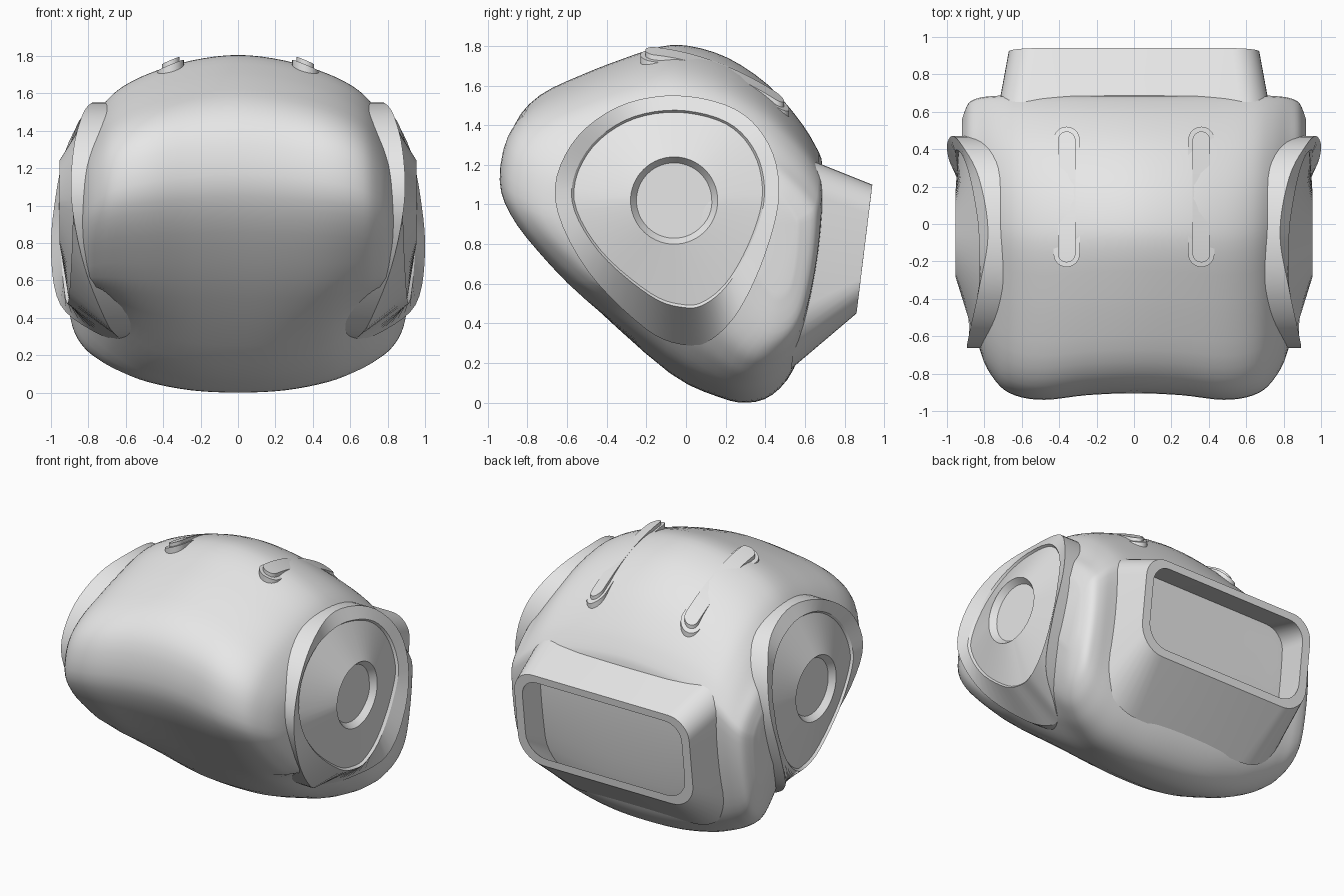
import bpy, bmesh, math
from mathutils import Vector

if "Cube" in bpy.data.objects:
    bpy.data.objects.remove(bpy.data.objects["Cube"], do_unlink=True)

grey = bpy.data.materials.new("plain_grey")
grey.use_nodes = True
grey.diffuse_color = (0.8, 0.8, 0.8, 1)
grey.node_tree.nodes["Principled BSDF"].inputs["Base Color"].default_value = (0.8, 0.8, 0.8, 1)


def smooth(points, n, closed):
    """Resample points with a Catmull-Rom spline, n steps per span."""
    pts = [Vector(p) for p in points]
    count = len(pts)
    out = []
    for i in range(count if closed else count - 1):
        ids = range(i - 1, i + 3)
        a, b, c, d = (pts[k % count] if closed else pts[min(max(k, 0), count - 1)] for k in ids)
        for s in range(n):
            t = s / n
            out.append(b + (c - a) * (t / 2) + (a * 2 - b * 5 + c * 4 - d) * (t * t / 2)
                       + (b * 3 - a - c * 3 + d) * (t ** 3 / 2))
    return out if closed else out + [pts[-1]]


def loft(name, rings, angle):
    """Bridge closed rings in order and cap both ends."""
    bm = bmesh.new()
    loops = [[bm.verts.new(p) for p in ring] for ring in rings]
    for lo, hi in zip(loops, loops[1:]):
        for i in range(len(lo)):
            j = (i + 1) % len(lo)
            bm.faces.new((lo[i], lo[j], hi[j], hi[i]))
    bm.faces.new(loops[0][::-1])
    bm.faces.new(loops[-1])
    bmesh.ops.recalc_face_normals(bm, faces=bm.faces)
    mesh = bpy.data.meshes.new(name)
    bm.to_mesh(mesh)
    bm.free()
    mesh.materials.append(grey)
    obj = bpy.data.objects.new(name, mesh)
    bpy.context.collection.objects.link(obj)
    bpy.ops.object.select_all(action="DESELECT")
    obj.select_set(True)
    bpy.context.view_layer.objects.active = obj
    bpy.ops.object.shade_smooth_by_angle(angle=math.radians(angle))
    return obj


# Body: side profile (y, z) fitted to a changing box across the width
profile = smooth([(-.94, 1.17), (-.9, 1.4), (-.77, 1.55), (-.55, 1.655), (-.34, 1.735),
                  (-.15, 1.795), (0, 1.8), (.2, 1.74), (.4, 1.61), (.55, 1.45), (.65, 1.3),
                  (.69, 1.17), (.67, .8), (.61, .4), (.54, .17), (.43, .04), (.3, 0),
                  (.15, .03), (-.1, .15), (-.5, .5), (-.75, .78), (-.89, .99)], 3, True)
# x, front, back, bottom, top, lift of the lower front edge
half = [(0, -.905, .69, 0, 1.8, 0), (.25, -.915, .69, .012, 1.77, .01),
        (.48, -.94, .69, .055, 1.7, .05), (.64, -.915, .69, .115, 1.615, .12),
        (.74, -.84, .685, .17, 1.51, .18), (.825, -.67, .675, .24, 1.37, .22),
        (.885, -.3, .645, .35, 1.24, .2), (.92, .15, .56, .55, 1.08, .05)]
slices = smooth([(-s[0], *s[1:]) for s in half[:0:-1]] + half, 4, False)


def body_ring(s):
    x, front, back, low, high, lift = s
    ring = []
    for y, z in profile:
        ny = front + (y + .94) / 1.63 * (back - front)
        nz = low + z / 1.8 * (high - low)
        if z < .9 and -.6 < y < .35:
            nz += lift * math.sin(math.pi * (.35 - y) / .95) ** 2
        ring.append((x, ny, nz))
    return ring


loft("body", [body_ring(s) for s in slices], 50)

# Side pods: egg outline (y, z, x) with an outer wall, sloped rim, cone panel and hub recess
outline = smooth([(0, .29, .64), (-.2, .37, .7), (-.5, .67, .82), (-.66, 1.02, .89),
                  (-.58, 1.3, .88), (-.35, 1.49, .83), (-.05, 1.55, .78), (.25, 1.48, .83),
                  (.42, 1.3, .92), (.47, 1.05, .975), (.4, .75, 1), (.27, .47, .95),
                  (.13, .32, .76)], 5, True)
CY, CZ = -.06, 1.02


def pod(name, side):
    def inset(upper, lower, drop):
        ring = []
        for oy, oz, _ in outline:
            y = CY + (oy - CY) * upper
            z = CZ + (oz - CZ) * (upper if oz > CZ else lower)
            x = .91 + .12 * max(y, 0) + .05 * min(y, 0) - .17 * max(z - CZ, 0) - drop
            ring.append((side * x, y, z))
        return ring

    def hub(radius, x):
        ring = []
        for y, z, _ in outline:
            a = math.atan2(z - CZ, y - CY)
            ring.append((side * x, CY + radius * math.cos(a), CZ + radius * math.sin(a)))
        return ring

    wall = [[(side * (x - d), y, z) for y, z, x in outline] for d in (.15, 0)]
    loft(name, wall + [inset(.86, .74, 0), inset(.84, .72, .015),
                       hub(.22, .955), hub(.19, .915)], 25)


# Top clips: slightly bent capsule strips, a wide pad under a narrow bar
def clip(name, side, width, start, end, height):
    rings = []
    steps = 40
    for i in range(steps + 1):
        # cosine spacing gives dense sections at the rounded ends
        y = start + (end - start) * (1 - math.cos(math.pi * i / steps)) / 2
        edge = max(0, width - min(y - start, end - y))
        w = max(.002, math.sqrt(max(0, width ** 2 - edge ** 2)))
        t = (y - .145) / .375
        mid = 1.617 - .1375 * t + .06 * (1 - t * t) + height
        rings.append([(side * (.36 + u), y, mid - .42 * u - d)
                      for u, d in ((-w, 0), (w, 0), (w, .07), (-w, .07))])
    loft(name, rings, 30)


for label, side in (("left", 1), ("right", -1)):
    pod(label + "_side_pod", side)
    clip(label + "_clip_pad", side, .07, -.23, .52, 0)
    clip(label + "_clip_bar", side, .047, -.205, .495, .025)


# Rear duct: open shell of rounded rectangles leaning between a bottom and a top (y, z) line
def rounded_rect(half_width, bottom, top, top_radius, low_radius):
    lo, hi = Vector(bottom), Vector(top)
    h = (hi - lo).length
    ring = []
    for q, sx in enumerate((1, -1, -1, 1)):
        r = top_radius if q < 2 else low_radius
        v = h - r if q < 2 else r
        for i in range(9):
            a = math.pi / 2 * (q + i / 8)
            p = lo.lerp(hi, (v + r * math.sin(a)) / h)
            ring.append((sx * (half_width - r) + r * math.cos(a), p.x, p.y))
    return ring


loft("rear_duct", [rounded_rect(.725, (.53, .17), (.64, 1.22), .16, .3),
                   rounded_rect(.67, (.86, .45), (.94, 1.1), .15, .18),
                   rounded_rect(.61, (.867, .505), (.934, 1.05), .12, .15),
                   rounded_rect(.65, (.5, .2), (.6, 1.16), .14, .27)], 30)
